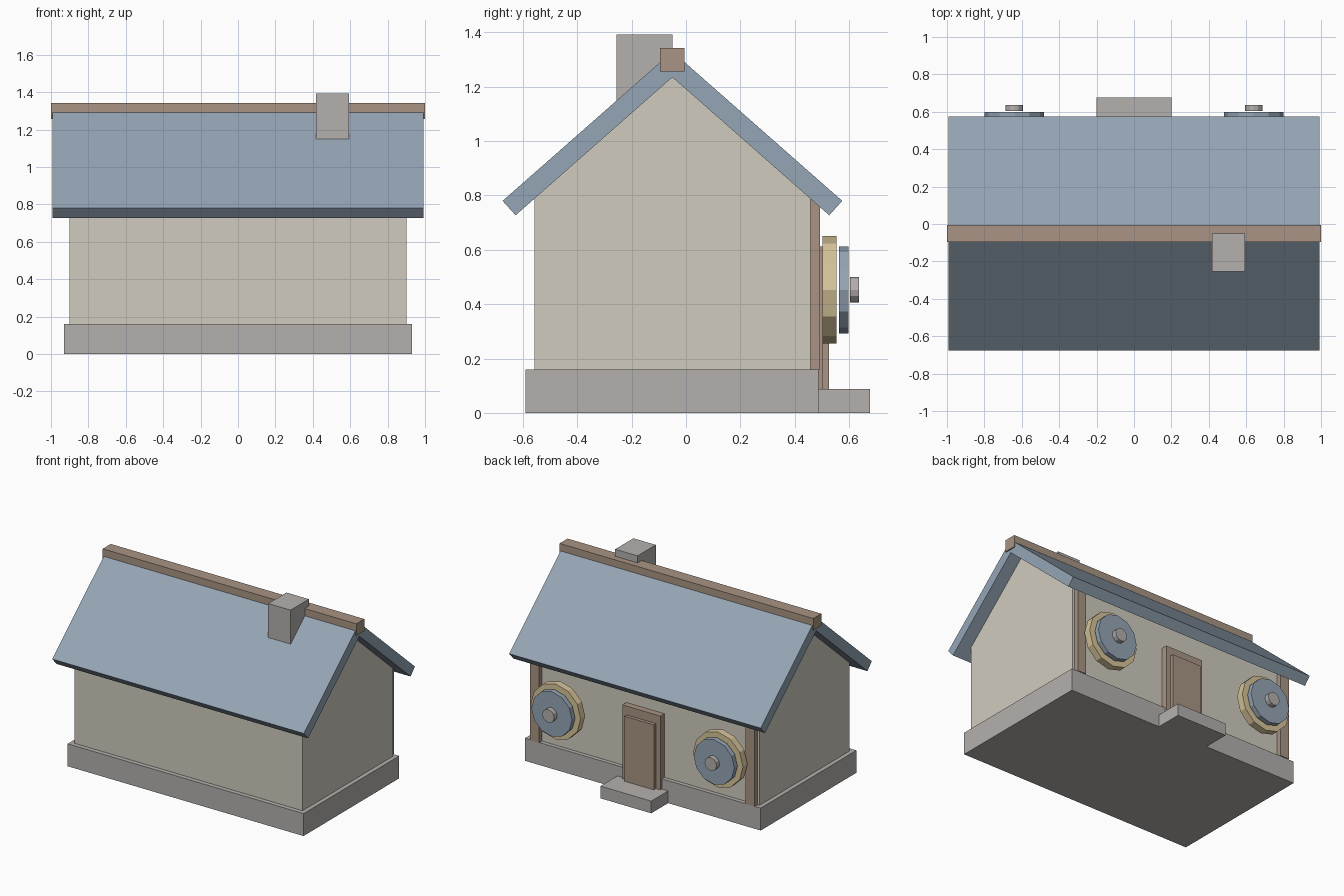
import bpy, bmesh, math
from mathutils import Matrix

cube = bpy.data.objects.get("Cube")
if cube:
    bpy.data.objects.remove(cube, do_unlink=True)


def material(name, rgb):
    """Flat material from 0-255 sRGB values."""
    col = [((c / 255 + 0.055) / 1.055) ** 2.4 for c in rgb] + [1.0]
    mat = bpy.data.materials.new(name)
    mat.use_nodes = True
    mat.diffuse_color = col
    bsdf = next(n for n in mat.node_tree.nodes if n.type == 'BSDF_PRINCIPLED')
    bsdf.inputs["Base Color"].default_value = col
    return mat


plaster = material("cream_plaster", (208, 203, 190))
stone = material("grey_stone", (180, 176, 174))
slate = material("blue_slate", (149, 165, 181))
wood = material("brown_wood", (168, 148, 131))
straw = material("straw_yellow", (214, 196, 153))


def finish(name, bm, mat):
    bmesh.ops.recalc_face_normals(bm, faces=bm.faces)
    mesh = bpy.data.meshes.new(name)
    bm.to_mesh(mesh)
    bm.free()
    mesh.materials.append(mat)
    obj = bpy.data.objects.new(name, mesh)
    bpy.context.collection.objects.link(obj)
    return obj


def box(name, x, y, z, mat):
    """Box from (min, max) ranges on each axis."""
    bm = bmesh.new()
    bmesh.ops.create_cube(bm, size=1)
    for v in bm.verts:
        for i, (lo, hi) in enumerate((x, y, z)):
            v.co[i] = hi if v.co[i] > 0 else lo
    return finish(name, bm, mat)


def extrude_x(name, profile, half, mat):
    """Closed (y, z) profile extruded along x."""
    bm = bmesh.new()
    face = bm.faces.new([bm.verts.new((-half, y, z)) for y, z in profile])
    out = bmesh.ops.extrude_face_region(bm, geom=[face])["geom"]
    verts = [g for g in out if isinstance(g, bmesh.types.BMVert)]
    bmesh.ops.translate(bm, verts=verts, vec=(2 * half, 0, 0))
    return finish(name, bm, mat)


def disc(name, x, y0, y1, z, radius, mat):
    """Twelve-sided disc facing along y, with a corner at the top."""
    bm = bmesh.new()
    bmesh.ops.create_cone(bm, cap_ends=True, segments=12, radius1=radius,
                          radius2=radius, depth=y1 - y0,
                          matrix=Matrix.Translation((x, (y0 + y1) / 2, z))
                          @ Matrix.Rotation(math.pi / 2, 4, 'X'))
    return finish(name, bm, mat)


RIDGE_Y = -0.05


def gable(half_outline):
    """Mirror one side of a profile, given as (distance from ridge, z)."""
    left = [(RIDGE_Y - d, z) for d, z in half_outline]
    right = [(RIDGE_Y + d, z) for d, z in reversed(half_outline) if d > 0]
    return left, right


# Base and step
box("foundation", (-0.93, 0.93), (-0.59, 0.487), (0, 0.16), stone)
box("door_step", (-0.2, 0.2), (0.45, 0.677), (0, 0.087), stone)

# Gabled walls
left, right = gable([(0, 1.24), (0.508, 0.793), (0.508, 0.15)])
extrude_x("walls", left + right, 0.9, plaster)

# Roof shell, ridge beam and chimney
outer_l, outer_r = gable([(0, 1.33), (0.625, 0.78)])
inner_l, inner_r = gable([(0, 1.235), (0.577, 0.727)])
extrude_x("roof", outer_r + outer_l[:1] + outer_l[1:]
          + inner_l[::-1] + inner_r[::-1], 0.992, slate)
box("ridge_beam", (-1, 1), (-0.095, -0.005), (1.257, 1.342), wood)
box("chimney", (0.417, 0.593), (-0.255, -0.05), (1.08, 1.392), stone)

# Door
box("door_frame", (-0.15, 0.15), (0.45, 0.503), (0.087, 0.613), wood)
box("door_panel", (-0.115, 0.115), (0.49, 0.527), (0.087, 0.55), wood)

# Corner posts and round shields on either side of the door
for side, s in (("left", 1), ("right", -1)):
    box(f"{side}_post", sorted((s * 0.815, s * 0.885)), (0.45, 0.493),
        (0.16, 0.785), wood)
    disc(f"{side}_shield_rim", s * 0.64, 0.503, 0.554, 0.453, 0.197, straw)
    disc(f"{side}_shield_face", s * 0.64, 0.563, 0.598, 0.453, 0.16, slate)
    disc(f"{side}_shield_boss", s * 0.64, 0.603, 0.637, 0.453, 0.047, stone)
